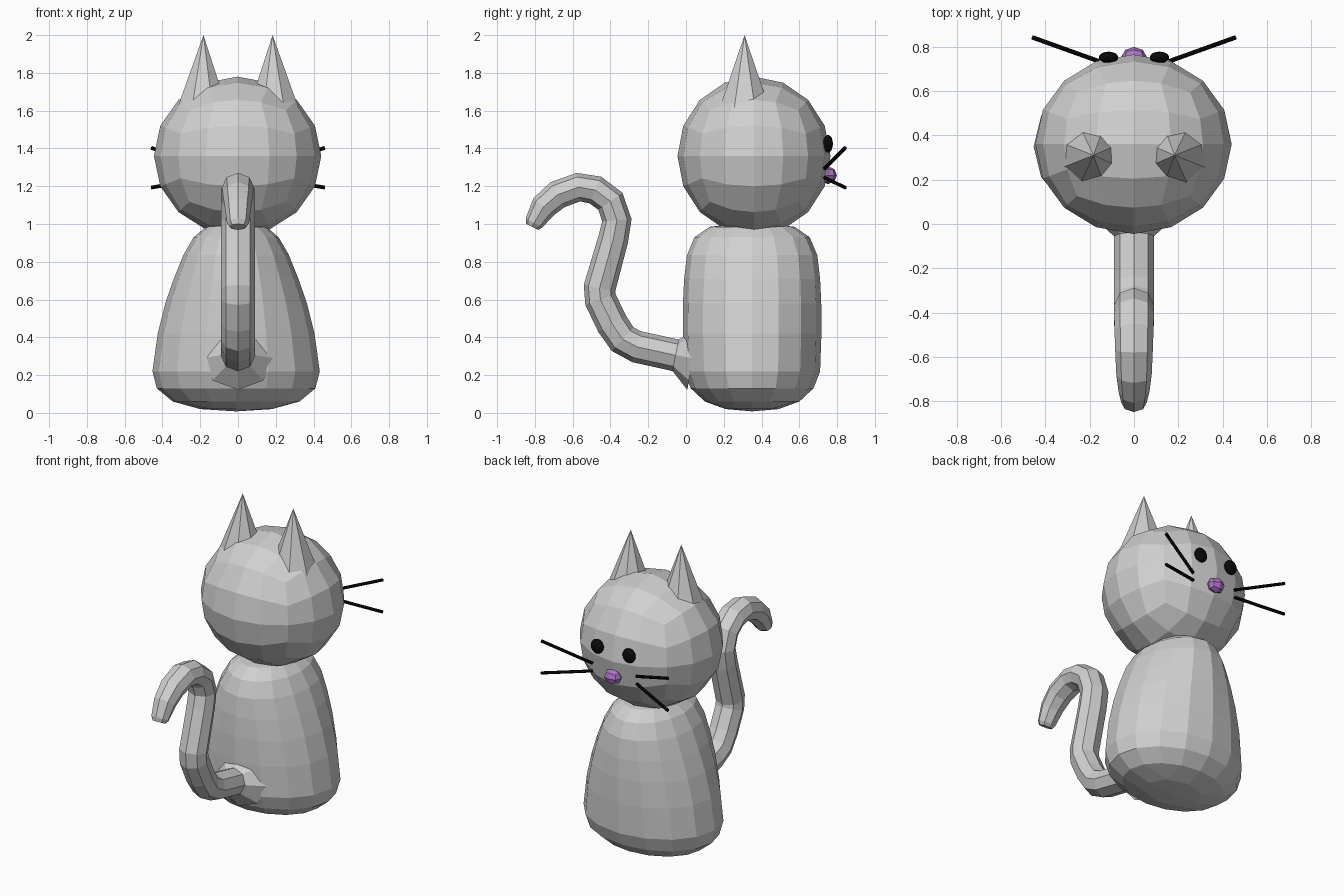
import bpy, bmesh, math
from mathutils import Vector, Matrix

if "Cube" in bpy.data.objects:
    bpy.data.objects.remove(bpy.data.objects["Cube"])


def material(name, rgb):
    m = bpy.data.materials.new(name)
    m.diffuse_color = (*rgb, 1)
    m.use_nodes = True
    m.node_tree.nodes["Principled BSDF"].inputs["Base Color"].default_value = m.diffuse_color
    return m


GREY = material("grey_fur", (0.63, 0.63, 0.63))
BLACK = material("black", (0.003, 0.003, 0.003))
PURPLE = material("purple_nose", (0.43, 0.18, 0.58))


def finish(bm, name, mat):
    bmesh.ops.recalc_face_normals(bm, faces=bm.faces)
    me = bpy.data.meshes.new(name)
    bm.to_mesh(me)
    bm.free()
    me.materials.append(mat)
    ob = bpy.data.objects.new(name, me)
    bpy.context.collection.objects.link(ob)
    return ob


def grid_cube(cuts=3):
    bm = bmesh.new()
    bmesh.ops.create_cube(bm, size=2)
    bmesh.ops.subdivide_edges(bm, edges=bm.edges[:], cuts=cuts, use_grid_fill=True)
    return bm


def warp(co):
    """Evenly divided cube point to unit sphere."""
    return Vector([math.tan(c * math.pi / 4) for c in co]).normalized()


def ellipsoid(name, centre, radii, mat, cuts=3):
    bm = grid_cube(cuts)
    for v in bm.verts:
        v.co = Vector([c + r * p for c, r, p in zip(centre, radii, warp(v.co))])
    return finish(bm, name, mat)


def tube(name, rings, mat, sides=8):
    """Skin along (centre, side axis, up axis) rings, capped at both ends."""
    bm = bmesh.new()
    loops = []
    for c, a, b in rings:
        loops.append([bm.verts.new(c + a * math.cos(t) + b * math.sin(t))
                      for t in (2 * math.pi * i / sides for i in range(sides))])
    for p, q in zip(loops, loops[1:]):
        for i in range(sides):
            j = (i + 1) % sides
            bm.faces.new((p[i], p[j], q[j], q[i]))
    bm.faces.new(loops[0])
    bm.faces.new(loops[-1])
    return finish(bm, name, mat)


# Head
ellipsoid("head", (-0.002, 0.36, 1.36), (0.443, 0.405, 0.42), GREY)

# Body: cube rows mapped to (row, half width, half depth, height)
profile = [(-2, 0, 0, .008), (-1.5, .19, .14, .02), (-1, .335, .25, .06),
           (-.75, .42, .325, .13), (-.5, .443, .36, .22), (-.25, .415, .367, .42),
           (0, .375, .366, .58), (.25, .33, .36, .71), (.5, .28, .345, .835),
           (.75, .225, .305, .93), (1, .16, .225, .985), (1.5, .08, .11, 1.0),
           (2, 0, 0, 1.005)]
bm = grid_cube()
for z in (-.75, -.25, .25, .75):
    bmesh.ops.bisect_plane(bm, geom=bm.verts[:] + bm.edges[:] + bm.faces[:],
                           plane_co=(0, 0, z), plane_no=(0, 0, 1))
for v in bm.verts:
    row = v.co.z
    if abs(row) > 0.999:
        row = math.copysign(2 - max(abs(v.co.x), abs(v.co.y)), row)
    _, w, d, z = min(profile, key=lambda p: abs(p[0] - row))
    flat = warp(v.co).xy
    if flat.length > 1e-5:
        flat.normalize()
    v.co = (-0.01 + flat.x * w, 0.35 + flat.y * d, z)
finish(bm, "body", GREY)

# Tail: curled path of (y, z, half width, half thickness), flared at the base
path = [(.035, .29, .19, .17), (-.055, .305, .09, .085), (-.26, .35, .09, .085),
        (-.335, .39, .09, .085), (-.39, .47, .09, .085), (-.453, .60, .09, .085),
        (-.458, .66, .09, .085), (-.385, .92, .09, .08), (-.366, 1.02, .09, .078),
        (-.40, 1.12, .09, .078), (-.48, 1.18, .088, .077), (-.57, 1.195, .085, .076),
        (-.68, 1.155, .08, .076), (-.755, 1.09, .07, .07), (-.805, 1.005, .058, .05),
        (-.815, .985, .045, .036)]
rings = []
for i, (y, z, w, t) in enumerate(path):
    a, b = path[max(i - 1, 0)], path[min(i + 1, len(path) - 1)]
    d = Vector((0, b[0] - a[0], b[1] - a[1])).normalized()
    rings.append((Vector((0, y, z)), Vector((w, 0, 0)), Vector((0, d.z, -d.y)) * t))
tube("tail", rings, GREY)

for side, s in (("left", -1), ("right", 1)):
    # Ears
    bm = bmesh.new()
    bmesh.ops.create_cone(bm, cap_ends=True, segments=8, radius1=0.155, radius2=0,
                          depth=0.42, matrix=Matrix.Rotation(math.pi / 8, 4, 'Z'))
    bmesh.ops.remove_doubles(bm, verts=bm.verts[:], dist=1e-4)
    for v in bm.verts:
        v.co += Vector((s * (0.183 if v.co.z > 0 else 0.19), 0.31, 1.79))
    finish(bm, side + "_ear", GREY)

    # Eyes
    ellipsoid(side + "_eye", (s * 0.115, 0.752, 1.425), (0.044, 0.026, 0.047), BLACK)

    # Whiskers
    for name, z0, z1 in (("upper", 1.295, 1.403), ("lower", 1.245, 1.193)):
        p, q = Vector((s * 0.16, 0.735, z0)), Vector((s * 0.458, 0.842, z1))
        d = (q - p).normalized()
        a = d.cross(Vector((0, 0, 1))).normalized()
        b = d.cross(a)
        tube(f"{side}_{name}_whisker", [(p, a * .01, b * .01), (q, a * .01, b * .01)], BLACK)

# Nose
ellipsoid("nose", (0, 0.752, 1.258), (0.058, 0.047, 0.047), PURPLE, cuts=1)
